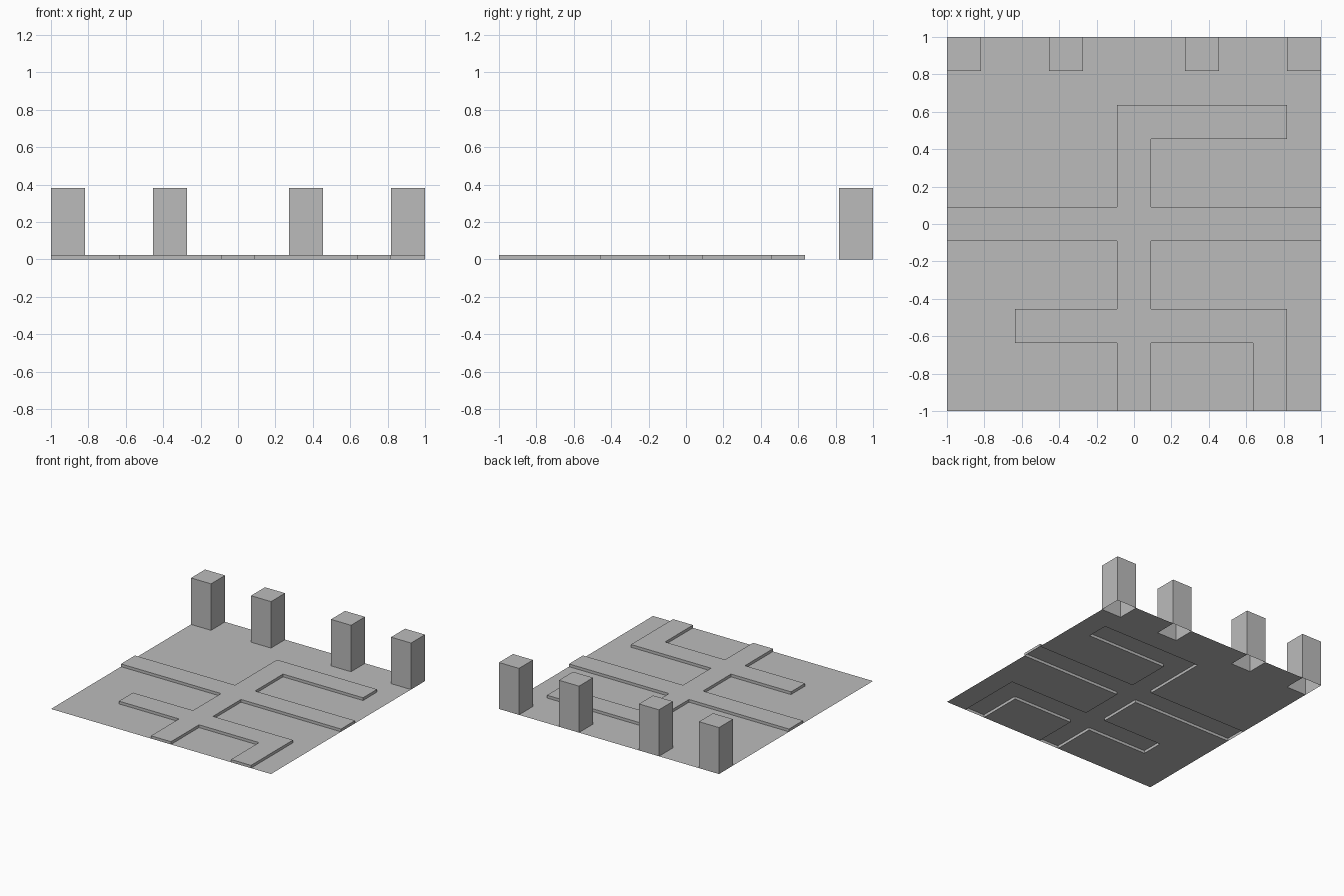
import bpy, bmesh

cube = bpy.data.objects.get("Cube")
if cube:
    bpy.data.objects.remove(cube, do_unlink=True)

N = 11                # tiles along each side
TILE = 2 / N
PATH_HEIGHT = TILE / 8
PILLAR_HEIGHT = TILE * 2.1

grey = bpy.data.materials.new("plain grey")
grey.use_nodes = True
grey.diffuse_color = (0.5, 0.5, 0.5, 1)
grey.node_tree.nodes["Principled BSDF"].inputs["Base Color"].default_value = (0.5, 0.5, 0.5, 1)


def tiles(columns, rows):
    return {(c, r) for c in columns for r in rows}


def tile_of(face):
    p = face.calc_center_median()
    return int((p.x + 1) / TILE), int((p.y + 1) / TILE)


def build(name, keep, height):
    """Sheet made of the kept tiles, with open-bottomed walls down to the floor."""
    bm = bmesh.new()
    bmesh.ops.create_grid(bm, x_segments=N, y_segments=N, size=1)
    drop = [f for f in bm.faces if tile_of(f) not in keep]
    bmesh.ops.delete(bm, geom=drop, context='FACES')
    for v in bm.verts:
        v.co.z = height
    if height > 0:
        rim = [e for e in bm.edges if e.is_boundary]
        walls = bmesh.ops.extrude_edge_only(bm, edges=rim)["geom"]
        for v in walls:
            if isinstance(v, bmesh.types.BMVert):
                v.co.z = 0
        bmesh.ops.recalc_face_normals(bm, faces=bm.faces[:])
        bm.normal_update()
        # Tops must face up
        if any(f.normal.z < -0.5 for f in bm.faces):
            bmesh.ops.reverse_faces(bm, faces=bm.faces[:])
    bmesh.ops.dissolve_limit(bm, angle_limit=0.01, verts=bm.verts[:], edges=bm.edges[:])
    mesh = bpy.data.meshes.new(name)
    bm.to_mesh(mesh)
    bm.free()
    mesh.materials.append(grey)
    obj = bpy.data.objects.new(name, mesh)
    bpy.context.collection.objects.link(obj)


# Raised road network: crossing roads and their side branches
road = (tiles(range(N), [5]) | tiles([5], range(9)) | tiles(range(5, 10), [8])
        | tiles(range(2, 10), [2]) | tiles([9], range(3)))
build("raised_road", road, PATH_HEIGHT)

# Row of pillars along the back edge
pillars = tiles([0, 3, 7, 10], [N - 1])
for number, tile in enumerate(sorted(pillars), 1):
    build(f"pillar_{number}", {tile}, PILLAR_HEIGHT)

# Flat ground around the road and pillars
build("ground", tiles(range(N), range(N)) - road - pillars, 0)
